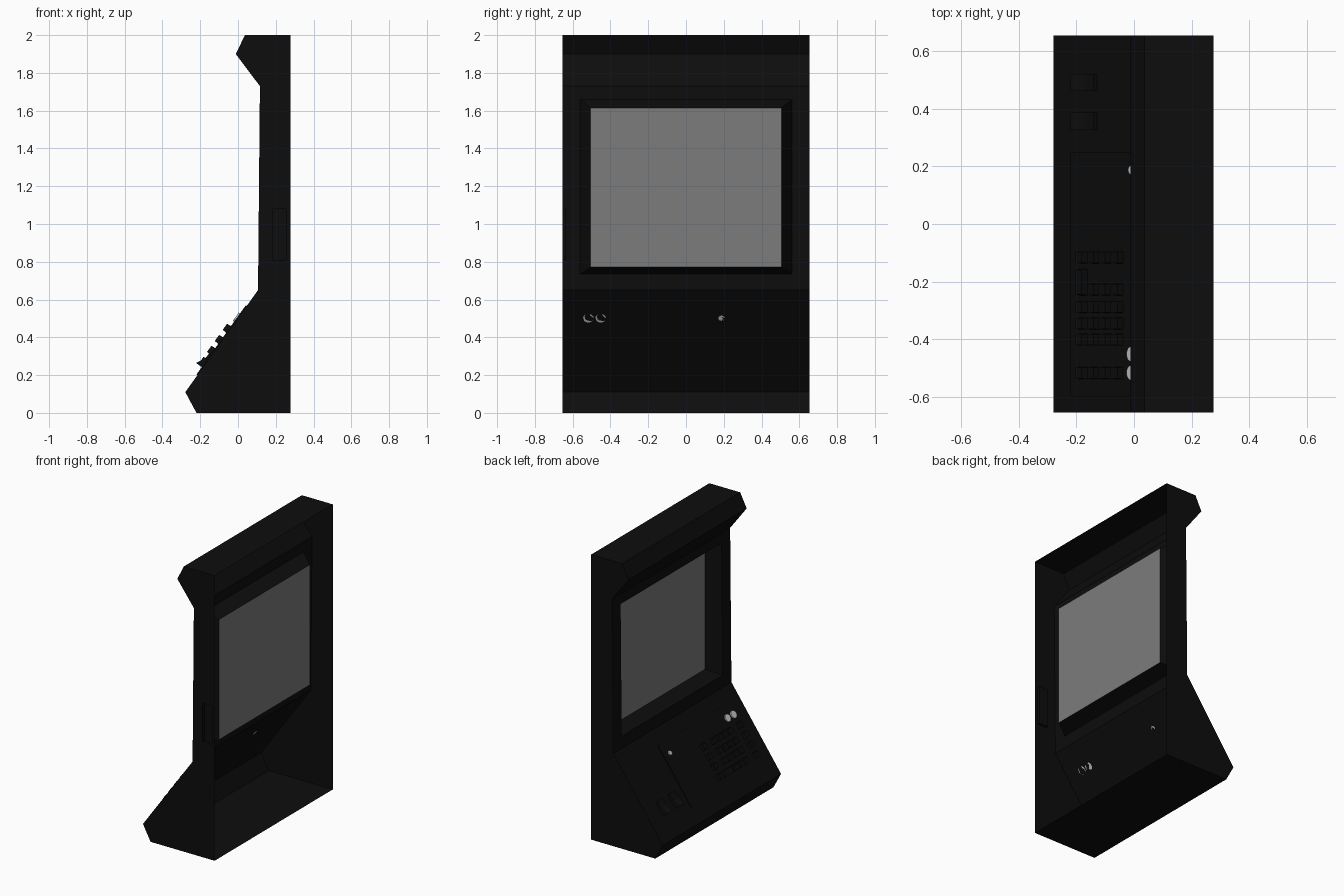
import bpy, bmesh
from mathutils import Vector, Matrix

if "Cube" in bpy.data.objects:
    bpy.data.objects.remove(bpy.data.objects["Cube"])

W = 0.655                                   # half width along y
PROFILE = [(0.277, 0), (-0.22, 0), (-0.279, 0.11), (0.106, 0.65),
           (0.116, 1.73), (-0.012, 1.90), (0.037, 2.0), (0.277, 2.0)]


def material(name, v):
    m = bpy.data.materials.new(name)
    m.diffuse_color = (v, v, v, 1)
    m.use_nodes = True
    m.node_tree.nodes["Principled BSDF"].inputs["Base Color"].default_value = m.diffuse_color
    return m


BLACK = material("black", 0.004)
GREY = material("screen_grey", 0.2)


def finish(name, bm, mat=None, recalc=True):
    bmesh.ops.remove_doubles(bm, verts=bm.verts, dist=1e-5)
    if recalc:
        bmesh.ops.recalc_face_normals(bm, faces=bm.faces)
    me = bpy.data.meshes.new(name)
    bm.to_mesh(me)
    bm.free()
    ob = bpy.data.objects.new(name, me)
    bpy.context.collection.objects.link(ob)
    if mat:
        me.materials.append(mat)
    return ob


def face(bm, pts):
    return bm.faces.new([bm.verts.new(p) for p in pts])


def band(bm, a, b):
    """Quads joining two matching closed loops."""
    n = len(a)
    for i in range(n):
        j = (i + 1) % n
        face(bm, [a[i], a[j], b[j], b[i]])


def front_x(z):
    return 0.106 + 0.010 * (z - 0.65) / 1.08


def front_rect(hy, z0, z1, x=None):
    return [(front_x(z) if x is None else x, y, z)
            for y, z in ((-hy, z0), (hy, z0), (hy, z1), (-hy, z1))]


# Cabinet shell: folded sheet with open back
bm = bmesh.new()
for i in range(len(PROFILE) - 1):
    (x0, z0), (x1, z1) = PROFILE[i], PROFILE[i + 1]
    if i != 3:                              # screen panel is built below
        face(bm, [(x0, -W, z0), (x1, -W, z1), (x1, W, z1), (x0, W, z0)])
face(bm, [(x, W, z) for x, z in PROFILE])

# Screen panel with opening
opening = front_rect(0.56, 0.735, 1.66)
band(bm, front_rect(W, 0.65, 1.73), opening)

# Side wall with a shallow slot recess
slot = [(0.185, 0.81), (0.255, 0.81), (0.255, 1.08), (0.185, 1.08)]
edges = []
for loop in (PROFILE, slot):
    vs = [bm.verts.new((x, -W, z)) for x, z in loop]
    edges += [bm.edges.new((vs[i], vs[(i + 1) % len(vs)])) for i in range(len(vs))]
bmesh.ops.triangle_fill(bm, edges=edges, use_beauty=True, use_dissolve=False)
inner = [(x, -W + 0.02, z) for x, z in slot]
band(bm, [(x, -W, z) for x, z in slot], inner)
face(bm, inner)
finish("cabinet_shell", bm, BLACK)

# Tapered bezel and recessed screen
SCREEN_X = 0.205
screen = front_rect(0.505, 0.772, 1.615, SCREEN_X)
bm = bmesh.new()
band(bm, opening, screen)
finish("screen_bezel", bm, BLACK)
bm = bmesh.new()
face(bm, screen[::-1])
finish("screen", bm, GREY, recalc=False)

# Local frame of the sloping control desk: X up slope, Y across, Z outward
up = Vector((0.385, 0, 0.54)).normalized()
out = Vector((-up.z, 0, up.x))


def desk(x, y, h=0.0):
    p = Vector((x, y, 0.65 + (x - 0.106) * 0.54 / 0.385)) + out * h
    m = Matrix((up, Vector((0, 1, 0)), out)).transposed().to_4x4()
    return Matrix.Translation(p) @ m


def desk_box(bm, x, y, length, width, height, taper=1.0):
    """Box on the desk; taper narrows the top."""
    m = desk(x, y)
    vs = bmesh.ops.create_cube(bm, size=1)["verts"]
    for v in vs:
        k = taper if v.co.z > 0 else 1.0
        v.co = m @ Vector((v.co.x * length * k, v.co.y * width * k, (v.co.z + 0.5) * height))


# Control plate
bm = bmesh.new()
x0, x1, y0, y1 = -0.215, 0.046, -0.60, 0.25
desk_box(bm, (x0 + x1) / 2, (y0 + y1) / 2, (x1 - x0) * 0.54 / 0.385 / up.z, y1 - y0, 0.006)
finish("control_plate", bm, BLACK)

# Keypad keys
ROWS = (-0.045, -0.087, -0.128, -0.17)
bm = bmesh.new()
for y in (-0.116, -0.2275, -0.288, -0.346, -0.402, -0.518):
    for x in ROWS:
        if not (y == -0.2275 and x == ROWS[-1]):
            desk_box(bm, x, y, 0.044, 0.042, 0.03, 0.9)
desk_box(bm, ROWS[-1], -0.202, 0.044, 0.094, 0.03, 0.9)
finish("keypad_keys", bm, BLACK)

# Two wedge-shaped rocker switches
for i, y in enumerate((0.357, 0.492)):
    bm = bmesh.new()
    m = desk(-0.158, y)
    prof = [(-0.05, 0), (0.05, 0), (0.05, 0.015), (0.0, 0.018), (-0.05, 0.043)]
    sides = [[m @ Vector((a, s * 0.03, h)) for a, h in prof] for s in (-1, 1)]
    band(bm, *sides)
    for s in sides:
        face(bm, s)
    finish(f"rocker_switch_{i + 1}", bm, BLACK)

# Light round buttons and indicator
for name, y, r in (("round_button_1", -0.452, 0.028), ("round_button_2", -0.517, 0.028),
                   ("indicator_lamp", 0.188, 0.017)):
    bm = bmesh.new()
    bmesh.ops.create_cone(bm, cap_ends=True, segments=24, radius1=r, radius2=r * 0.92,
                          depth=0.014, matrix=desk(0.0, y, 0.007))
    finish(name, bm)
